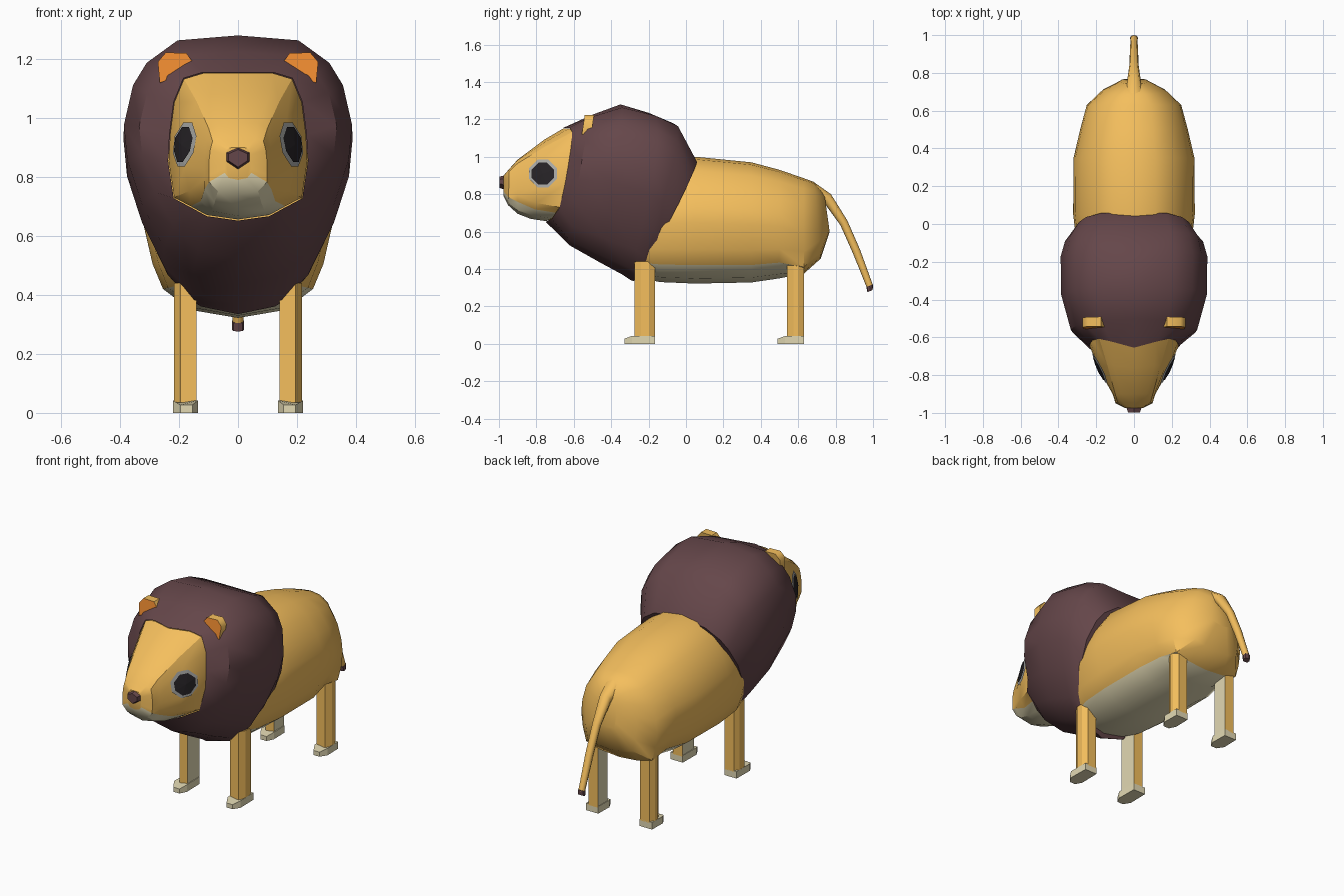
import bpy, bmesh
from mathutils import Vector
from mathutils.bvhtree import BVHTree

if "Cube" in bpy.data.objects:
    bpy.data.objects.remove(bpy.data.objects["Cube"])


def mat(name, *rgb):
    m = bpy.data.materials.new(name)
    m.diffuse_color = (*rgb, 1)
    m.use_nodes = True
    m.node_tree.nodes["Principled BSDF"].inputs["Base Color"].default_value = m.diffuse_color
    return m


GOLD = mat("gold", 0.91, 0.52, 0.11)
CREAM = mat("cream", 0.76, 0.69, 0.45)
BROWN = mat("brown", 0.13, 0.062, 0.068)
ORANGE = mat("orange", 0.85, 0.26, 0.03)
GREY = mat("grey", 0.42, 0.42, 0.40)
DARK = mat("dark", 0.02, 0.017, 0.02)


def finish(bm, name, mats, angle=None):
    bmesh.ops.recalc_face_normals(bm, faces=bm.faces)
    me = bpy.data.meshes.new(name)
    bm.to_mesh(me)
    bm.free()
    ob = bpy.data.objects.new(name, me)
    bpy.context.collection.objects.link(ob)
    for m in mats:
        me.materials.append(m)
    if angle:
        bpy.ops.object.select_all(action='DESELECT')
        ob.select_set(True)
        bpy.context.view_layer.objects.active = ob
        bpy.ops.object.shade_smooth_by_angle(angle=angle)
    return ob


def loft(rings, pick=lambda i, j: 0, caps=(True, True)):
    """Ring: (profile, top y/z, bottom y/z, half width, backward bow of the sides)."""
    bm, loops = bmesh.new(), []
    for prof, (ty, tz), (by, bz), hw, bow in rings:
        side = [(w * hw, ty + (by - ty) * t + bow * w, tz + (bz - tz) * t) for w, t in prof]
        pts = side + [(-x, y, z) for x, y, z in side[-2:0:-1]]
        loops.append([bm.verts.new(p) for p in pts])
    n = len(loops[0])
    for i, (a, b) in enumerate(zip(loops, loops[1:])):
        for j in range(n):
            k = (j + 1) % n
            f = bm.faces.new((a[j], a[k], b[k], b[j]))
            f.material_index = pick(i, min(j, n - 1 - j))
    for on, lp in zip(caps, (loops[0], loops[-1])):
        if on:
            bm.faces.new(lp)
    return bm


def prism(bm, outline, place, lo, hi):
    """Extrude a 2D outline between two depths; returns low face, high face, sides."""
    a = [bm.verts.new(place(u, v, lo)) for u, v in outline]
    b = [bm.verts.new(place(u, v, hi)) for u, v in outline]
    n = len(a)
    sides = [bm.faces.new((a[i], a[(i + 1) % n], b[(i + 1) % n], b[i])) for i in range(n)]
    return bm.faces.new(a), bm.faces.new(b), sides


# cross-section profiles: (width fraction, fraction from top to bottom)
BODY = [(0, 0), (.35, .02), (.65, .11), (.87, .27), (.97, .40), (1, .52), (.90, .73), (.79, .855), (.5, .96), (0, 1)]
RUMP = [(0, 0), (.35, .02), (.65, .11), (.87, .28), (.97, .45), (1, .6), (.96, .77), (.87, .93), (.5, .98), (0, 1)]
MANE = [(0, 0), (.53, .02), (.80, .11), (.92, .20), (1, .36), (.97, .5), (.84, .68), (.65, .85), (.4, .96), (0, 1)]
FACE = [(0, 0), (.5, 0), (.78, .04), (.92, .2), (.98, .42), (1, .6), (.92, .85), (.68, .91), (.45, .97), (0, 1)]
CHEEK = [(0, 0), (.6, .02), (.78, .08), (.92, .22), (1, .42), (1, .6), (.92, .80), (.70, .88), (.5, .96), (0, 1)]
SNOUT = [(0, 0), (.6, .01), (.88, .07), (.96, .22), (1, .40), (1, .55), (1, .66), (1, .78), (.7, .94), (0, 1)]
TIP = [(0, 0), (.75, .12), (1, .5), (.75, .88), (0, 1)]

# body with pale belly
body = loft([
    (BODY, (-.27, .88), (-.27, .36), .24, 0),
    (BODY, (-.12, .98), (-.14, .33), .30, 0),
    (BODY, (.05, 1.0), (.05, .322), .322, 0),
    (BODY, (.35, .97), (.35, .328), .32, 0),
    (BODY, (.50, .93), (.50, .35), .285, 0),
    (RUMP, (.63, .885), (.63, .375), .25, 0),
    (RUMP, (.685, .865), (.72, .455), .17, 0),
    (RUMP, (.74, .80), (.768, .60), .07, 0),
], lambda i, j: 1 if j >= 7 and i < 5 else 0)
finish(body, "body", [GOLD, CREAM], .7)

# mane
mane = loft([
    (FACE, (-.655, 1.155), (-.75, .652), .237, .065),
    (MANE, (-.50, 1.225), (-.62, .525), .335, -.015),
    (MANE, (-.35, 1.28), (-.46, .435), .387, .02),
    (MANE, (-.20, 1.235), (-.34, .37), .388, .08),
    (MANE, (-.07, 1.18), (-.295, .34), .365, .06),
    (MANE, (.05, .985), (-.28, .335), .315, .03),
], caps=(False, True))
finish(mane, "mane", [BROWN], .65)

# head with pale chin
head = loft([
    (FACE, (-.50, 1.10), (-.60, .70), .22, .06),
    (FACE, (-.655, 1.152), (-.75, .656), .235, .065),
    (CHEEK, (-.76, 1.09), (-.83, .668), .18, .02),
    (SNOUT, (-.90, .985), (-.90, .695), .113, 0),
    (SNOUT, (-.945, .935), (-.95, .74), .098, 0),
    (SNOUT, (-.975, .90), (-.975, .79), .045, 0),
], lambda i, j: 1 if j >= 7 and i > 0 else 0)
surface = BVHTree.FromBMesh(head)
finish(head, "head", [GOLD, CREAM], .55)

# nose
bm = bmesh.new()
prism(bm, [(0, .905), (.045, .885), (.045, .85), (0, .82), (-.045, .85), (-.045, .885)],
      lambda u, v, d: (u * (1 - d * .3), -.955 - .043 * d, .865 + (v - .865) * (1 - d * .3)), 0, 1)
finish(bm, "nose", [BROWN])

# eyes: octagons laid onto the cheeks
OCT = [(.38, 1), (-.38, 1), (-1, .38), (-1, -.38), (-.38, -1), (.38, -1), (1, -.38), (1, .38)]


def on_cheek(s, y, z, lift):
    hit = surface.ray_cast(Vector((1, y, z)), Vector((-1, 0, 0)))[0]
    return (s * (hit.x + lift), y - lift * .4, z)


for s, side in ((1, "right"), (-1, "left")):
    for name, r, lift, m in (("eye_rim", .075, .006, GREY), ("pupil", .059, .010, DARK)):
        bm = bmesh.new()
        mid = bm.verts.new(on_cheek(s, -.762, .91, lift))
        rim = [bm.verts.new(on_cheek(s, -.762 + r * u, .91 + r * v, lift)) for u, v in OCT]
        for i in range(8):
            bm.faces.new((mid, rim[i], rim[(i + 1) % 8]))
        ob = finish(bm, side + "_" + name, [m])
        if ob.data.polygons[0].normal.x * s < 0:
            ob.data.flip_normals()

    # ear with orange inside
    bm = bmesh.new()
    ear = [(.15, 1.185), (.175, 1.22), (.245, 1.222), (.272, 1.19), (.265, 1.118), (.20, 1.15)]
    front, _, _ = prism(bm, ear, lambda u, v, d: (s * u, d + (1.2 - v) * -.15, v), -.55, -.50)
    front.material_index = 1
    bmesh.ops.recalc_face_normals(bm, faces=bm.faces)
    front.normal_update()
    bmesh.ops.translate(bm, vec=(0, .005, 0), verts=bm.verts)
    finish(bm, side + "_ear", [GOLD, ORANGE], .9)

    # legs with pale inner side, and feet
    for name, y0, y1, toe, top in (("front", -.275, -.165, -.33, .44), ("back", .54, .632, .49, .43)):
        bm = bmesh.new()
        leg = [(.14, y0), (.195, y0), (.217, y0 + .035), (.217, y1 - .03), (.20, y1), (.14, y1)]
        _, _, sides = prism(bm, leg, lambda u, v, d: (s * u, v, d), .035, top)
        sides[5].material_index = 1
        finish(bm, f"{name}_{side}_leg", [GOLD, CREAM])
        bm = bmesh.new()
        foot = [(.155, toe), (.195, toe), (.22, toe + .04), (.218, y1), (.137, y1), (.135, toe + .04)]
        prism(bm, foot, lambda u, v, d: (s * u, v, d * (.027 if v == toe else .042)), 0, 1)
        finish(bm, f"{name}_{side}_foot", [CREAM])

# tail and its dark tip
tail = loft([
    (TIP, (.69, .86), (.70, .76), .045, 0),
    (TIP, (.775, .80), (.745, .745), .036, 0),
    (TIP, (.862, .66), (.825, .635), .024, 0),
    (TIP, (.93, .505), (.892, .485), .022, 0),
    (TIP, (1.0, .312), (.966, .302), .018, 0),
])
finish(tail, "tail", [GOLD], 1.2)
tuft = loft([
    (TIP, (1.0, .318), (.964, .304), .021, 0),
    (TIP, (.998, .288), (.970, .276), .021, 0),
])
finish(tuft, "tail_tip", [BROWN])
